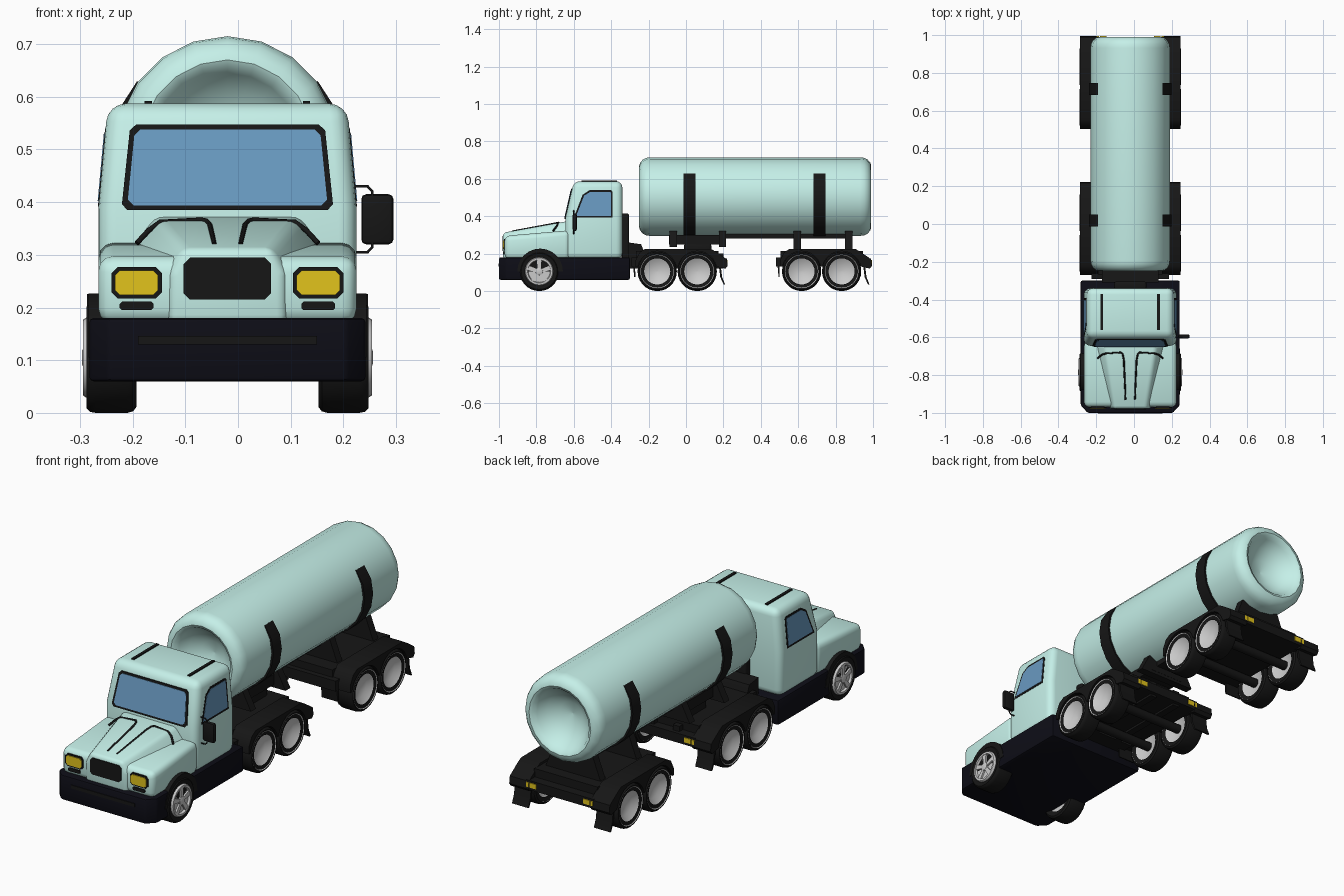
import bpy, bmesh, math
from math import sin, cos, pi, radians

if "Cube" in bpy.data.objects:
    bpy.data.objects.remove(bpy.data.objects["Cube"])

CX = -0.02  # centre line of the truck (the single mirror shifts it off x = 0)


def material(name, rgb):
    m = bpy.data.materials.new(name)
    m.diffuse_color = (*rgb, 1)
    m.use_nodes = True
    m.node_tree.nodes["Principled BSDF"].inputs["Base Color"].default_value = m.diffuse_color
    return m


MINT = material("mint", (0.56, 0.87, 0.81))
BLACK = material("black", (0.008, 0.008, 0.008))
NAVY = material("navy_black", (0.004, 0.004, 0.008))
GLASS = material("glass", (0.14, 0.32, 0.53))
YELLOW = material("yellow", (0.76, 0.55, 0.012))


def loft(name, rings, mat=None, mirror=False, bevel=0, seg=3, caps=True):
    bm = bmesh.new()
    vs = [[bm.verts.new(p) for p in r] for r in rings]
    n = len(rings[0])
    for a, b in zip(vs, vs[1:]):
        for i in range(n):
            j = (i + 1) % n
            bm.faces.new((a[i], a[j], b[j], b[i]))
    if caps:
        bm.faces.new(vs[0])
        bm.faces.new(vs[-1])
    bmesh.ops.recalc_face_normals(bm, faces=bm.faces)
    if bevel:
        sharp = [e for e in bm.edges if e.calc_face_angle(0) > radians(30)]
        bmesh.ops.bevel(bm, geom=sharp, offset=bevel, segments=seg,
                        profile=0.5, affect='EDGES', clamp_overlap=True)
    me = bpy.data.meshes.new(name)
    bm.to_mesh(me)
    bm.free()
    ob = bpy.data.objects.new(name, me)
    bpy.context.collection.objects.link(ob)
    ob.location.x = CX
    if mat:
        me.materials.append(mat)
    if mirror:
        ob.modifiers.new("mirror", 'MIRROR')
    return ob


def box(name, x, y, z, mat=BLACK, **kw):
    ring = [(x[0], y[0]), (x[1], y[0]), (x[1], y[1]), (x[0], y[1])]
    return loft(name, [[(*p, h) for p in ring] for h in z], mat, **kw)


def prism_x(name, yz, x, mat=BLACK, **kw):
    return loft(name, [[(h, *p) for p in yz] for h in x], mat, **kw)


def lathe_x(name, profile, y, z, mat=None, n=28, **kw):
    return loft(name, [[(x, y + r * sin(2 * pi * i / n), z + r * cos(2 * pi * i / n))
                        for i in range(n)] for r, x in profile], mat, **kw)


def octagon(cx, cz, hx, hz, c):
    return [(cx + sx, cz + sz) for sx, sz in
            [(-hx, -hz + c), (-hx + c, -hz), (hx - c, -hz), (hx, -hz + c),
             (hx, hz - c), (hx - c, hz), (-hx + c, hz), (-hx, hz - c)]]


def front_panel(name, xz, y0, y1, mat=BLACK, **kw):
    return loft(name, [[(x, y, z) for x, z in xz] for y in (y0, y1)], mat, **kw)


def tube(name, pts, r, mat=BLACK):
    cu = bpy.data.curves.new(name, 'CURVE')
    cu.dimensions = '3D'
    cu.bevel_depth, cu.bevel_resolution, cu.use_fill_caps = r, 1, True
    sp = cu.splines.new('POLY')
    sp.points.add(len(pts) - 1)
    for q, p in zip(sp.points, pts):
        q.co = (*p, 1)
    cu.materials.append(mat)
    ob = bpy.data.objects.new(name, cu)
    bpy.context.collection.objects.link(ob)
    ob.location.x = CX


# cab shell
loft("cab", [[(-h, y, z), (h, y, z), (h, -.34, z), (-h, -.34, z)]
             for h, y, z in [(.245, -.645, .17), (.245, -.645, .39), (.227, -.60, .587)]],
     MINT, bevel=.034, seg=4)
# bonnet: wide side wings and raised centre
loft("bonnet_wings", [[(-.245, y, .17), (.245, y, .17), (.245, y, z), (-.245, y, z)]
                      for y, z in [(-.97, .295), (-.62, .325)]], MINT, bevel=.028)
loft("bonnet_centre", [[(-a, y, .17), (a, y, .17), (a, y, m), (t, y, h), (-t, y, h), (-a, y, m)]
                       for y, a, m, t, h in [(-.978, .11, .265, .085, .312),
                                             (-.62, .19, .315, .14, .376)]], MINT, bevel=.016)
for s in (-1, 1):
    tube("bonnet_crease", [(s * x, y, z) for x, y, z in
                           [(.172, -.71, .322), (.15, -.692, .346), (.128, -.685, .362),
                            (.05, -.68, .366), (.04, -.69, .364), (.034, -.72, .358),
                            (.025, -.93, .319)]], .005)

# skirt, bumper and wheel arches
plan = [(-.262, -.30), (-.262, -.96), (-.225, -1), (.225, -1), (.262, -.96), (.262, -.30)]
loft("skirt", [[(*p, z) for p in plan] for z in (.06, .18)], NAVY, bevel=.008, seg=2)
box("bumper_strip", (-.17, .17), (-1.003, -.99), (.13, .146))
arch = [(-.78 + .122 * cos(pi * i / 12), .105 + .122 * sin(pi * i / 12)) for i in range(13)]
prism_x("wheel_arch", arch, (.18, .264), mirror=True)

# grille, lamps and slots
front_panel("grille", octagon(0, .255, .083, .04, .012), -.96, -.982)
front_panel("headlight_frame", octagon(.1725, .247, .048, .03, .012), -.95, -.974, mirror=True)
front_panel("headlight", octagon(.1725, .247, .041, .023, .009), -.95, -.978, YELLOW, mirror=True)
front_panel("lamp_slot", octagon(.1725, .203, .032, .008, .004), -.95, -.975, mirror=True)


# windows lie on the sloping cab planes
def windscreen(name, hx, hz, out, mat):
    pts = [(x * (1 - .55 * (z - .465)), -.645 + (z - .39) * .228, z)
           for x, z in octagon(0, .466, hx, hz, .011)]
    loft(name, [[(x, y + d, z) for x, y, z in pts] for d in (.01, -out)], mat)


windscreen("windscreen_frame", .193, .081, .004, BLACK)
windscreen("windscreen", .183, .072, .006, GLASS)


def side_window(name, yz, out, mat):
    loft(name, [[(.245 - .0914 * (z - .39) + d, y, z) for y, z in yz] for d in (-.01, out)],
         mat, mirror=True)


side_window("side_window_frame", [(-.60, .392), (-.553, .515), (-.515, .54), (-.40, .54),
                                  (-.392, .53), (-.392, .392)], .001, BLACK)
side_window("side_window", [(-.587, .402), (-.545, .51), (-.512, .53), (-.405, .53),
                            (-.402, .527), (-.402, .402)], .0025, GLASS)

# roof rails, wing mirror on one side only
box("roof_rail", (.143, .157), (-.56, -.37), (.575, .592), mirror=True)
tube("mirror_arm", [(x, -.60, z) for x, z in [(.228, .43), (.266, .43), (.275, .42), (.275, .315),
                                             (.266, .305), (.235, .305)]], .003)
box("wing_mirror", (.254, .315), (-.606, -.584), (.32, .415), bevel=.009, seg=2)

# equipment behind the cab and tractor chassis
box("rear_cab_panel", (-.085, .085), (-.345, -.305), (.15, .415), bevel=.01)
prism_x("rear_step", [(-.31, .12), (-.31, .26), (-.24, .25), (-.22, .2), (-.22, .12)], (-.15, .15))
box("chassis_rail", (.05, .085), (-.34, .2), (.12, .2), mirror=True)

# tank: revolved profile with rolled rims and dished ends
half = [(.001, .10), (.06, .088), (.11, .06), (.14, .025), (.152, .006), (.165, 0),
        (.18, .004), (.198, .019), (.207, .037), (.21, .058)]
prof = [(r, -.25 + d) for r, d in half] + [(r, .99 - d) for r, d in reversed(half)]
loft("tank", [[(r * sin(2 * pi * i / 20), y, .505 + r * cos(2 * pi * i / 20)) for i in range(20)]
              for r, y in prof], MINT)

# straps cradle the lower part of the tank
for y in (.018, .714):
    rings = []
    for i in range(15):
        a = radians(36 - 252 * i / 14)
        top = .219 if 0 < i < 14 else .212
        rings.append([(r * cos(a), y + d, .505 + r * sin(a))
                      for r, d in [(.195, -.032), (top, -.032), (top, .032), (.195, .032)]])
    loft("tank_strap", rings, BLACK)

# under-tank frame, saddles and turntable
box("tank_beam", (-.06, .06), (.18, .87), (.28, .31))
box("front_subframe", (-.09, .09), (-.09, .215), (.25, .30))
box("turntable", (-.085, .085), (-.01, .135), (.2, .255), bevel=.012)
for y, z in [(-.068, .235), (.195, .235), (.595, .205), (.87, .205)]:
    front_panel("saddle", [(-.15, z), (.15, z), (.105, .322), (-.105, .322)], y - .019, y + .019)

# front wheels with five-spoke rims
TIRE = [(.07, .262), (.096, .268), (.103, .261), (.105, .25),
        (.105, .19), (.102, .179), (.094, .173), (.07, .18)]
lathe_x("front_tire", TIRE, -.785, .105, BLACK, mirror=True, caps=False)
lathe_x("front_rim", [(.001, .185), (.076, .185), (.076, .268), (.072, .274), (.062, .274),
                      (.058, .264), (.001, .264)], -.785, .105, mirror=True)
lathe_x("front_hub", [(.022, .25), (.02, .273), (.012, .276), (.001, .276)],
        -.785, .105, n=12, mirror=True)
for k in range(5):
    a = 2 * pi * k / 5
    spoke = [(-.785 + r * sin(a) + w * cos(a), .105 + r * cos(a) - w * sin(a))
             for r, w in [(.01, -.008), (.062, -.012), (.062, .012), (.01, .008)]]
    prism_x("front_spoke", spoke, (.255, .272), None, mirror=True)


# twin-axle bogie: wheels, arched fenders, flaps, deck, lamp bar
def bogie(label, c):
    for y in (c - .107, c + .107):
        lathe_x(label + "_tire", TIRE, y, .105, BLACK, mirror=True, caps=False)
        lathe_x(label + "_rim", [(.001, .232), (.05, .237), (.09, .268),
                                 (.09, .174), (.06, .195), (.001, .2)],
                y, .105, mirror=True)
        loft(label + "_axle", [[(x, y + .022 * cos(i * pi / 6), .105 + .022 * sin(i * pi / 6))
                                for i in range(12)] for x in (-.21, .21)], BLACK)
    outline = [(c - .222, .13), (c - .222, .165), (c - .2, .208), (c - .17, .226),
               (c + .18, .226), (c + .21, .208), (c + .265, .17), (c + .27, .135), (c + .258, .12)]
    for y in (c + .107, c - .107):
        outline += [(y + .1065 * cos(a), .105 + .1085 * sin(a))
                    for a in [radians(14 + 152 * i / 12) for i in range(13)]]
    prism_x(label + "_fender", outline, (.165, .267), mirror=True)
    prism_x(label + "_mud_flap", [(c + .222, .14), (c + .232, .14), (c + .24, .075),
                                  (c + .256, .035), (c + .248, .035), (c + .23, .075)],
            (.175, .262), mirror=True)
    prism_x(label + "_front_flap", [(c - .238, .16), (c - .225, .16), (c - .224, .075),
                                    (c - .23, .075)], (.12, .205), mirror=True)
    box(label + "_deck", (-.17, .17), (c - .22, c + .22), (.13, .215))
    box(label + "_front_bar", (-.205, .205), (c - .245, c - .2), (.13, .18))
    box(label + "_lamp_bar", (-.18, .18), (c + .19, c + .265), (.13, .175))
    box(label + "_lamp", (.125, .16), (c + .255, c + .269), (.143, .166), YELLOW, mirror=True)
    box(label + "_lamp_small", (.165, .178), (c + .255, c + .269), (.143, .166), YELLOW, mirror=True)


bogie("tractor", -.047)
bogie("trailer", .725)

# smooth shading with hard edges kept
bpy.ops.object.select_all(action='DESELECT')
for ob in bpy.context.scene.objects:
    if ob.type == 'MESH':
        ob.select_set(True)
        bpy.context.view_layer.objects.active = ob
bpy.ops.object.shade_smooth_by_angle(angle=radians(35))
